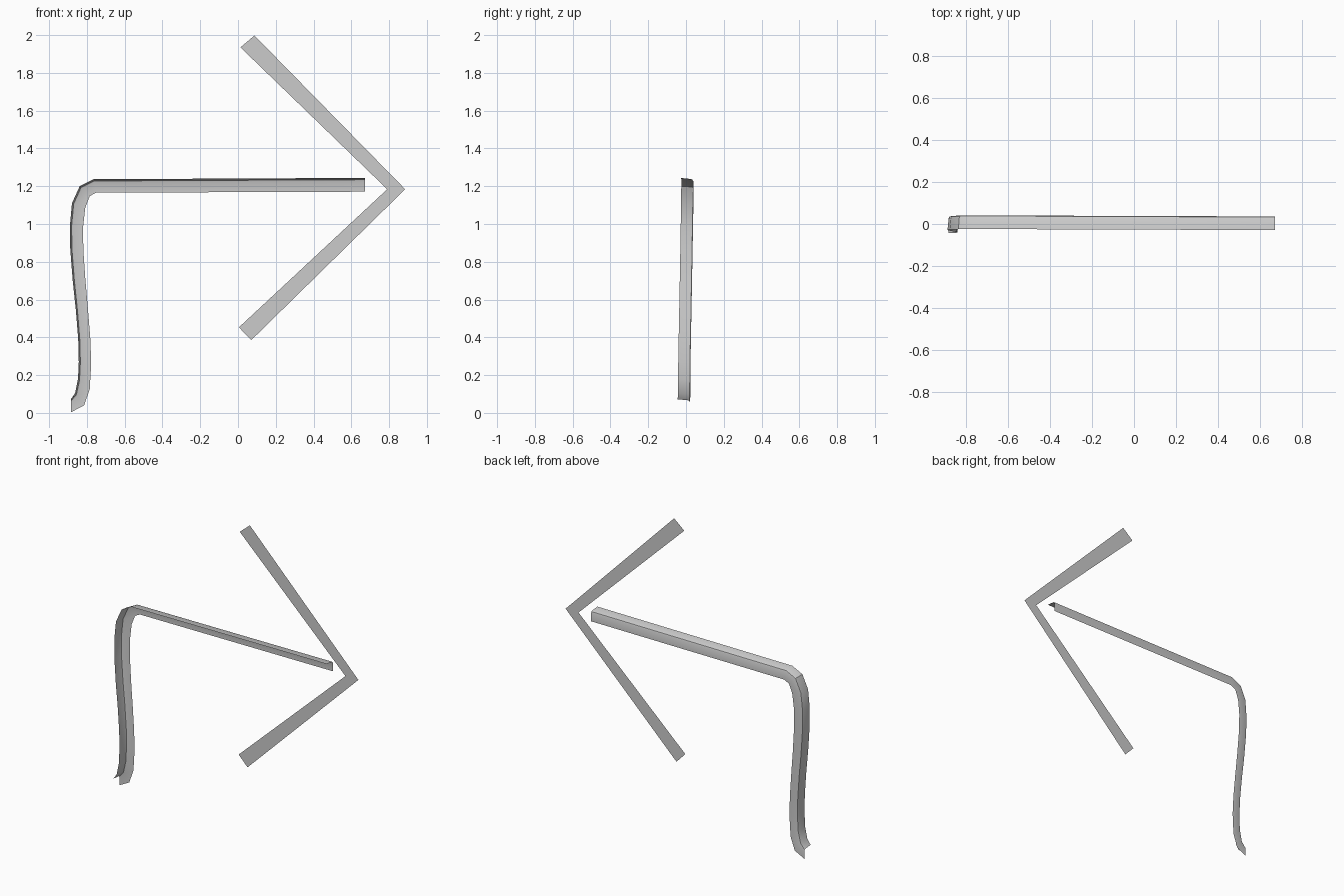
import bpy
from mathutils import Vector


def make_object(name, verts, faces):
    mesh = bpy.data.meshes.new(name)
    mesh.from_pydata(verts, [], faces)
    mesh.update()
    obj = bpy.data.objects.new(name, mesh)
    bpy.context.collection.objects.link(obj)
    return obj


# Arrow shaft stations: outer edge x, z, inner edge x, z, sideways drift in y
stations = [
    (-0.885, 0.072, -0.885, 0.003, -0.015),
    (-0.862, 0.105, -0.815, 0.040, -0.014),
    (-0.847, 0.180, -0.785, 0.125, -0.013),
    (-0.843, 0.270, -0.777, 0.265, -0.012),
    (-0.846, 0.390, -0.782, 0.395, -0.010),
    (-0.858, 0.540, -0.794, 0.545, -0.007),
    (-0.875, 0.700, -0.808, 0.705, -0.004),
    (-0.888, 0.865, -0.819, 0.865, -0.001),
    (-0.890, 0.990, -0.820, 0.985, 0.001),
    (-0.879, 1.110, -0.809, 1.085, 0.003),
    (-0.838, 1.200, -0.785, 1.148, 0.004),
    (-0.765, 1.237, -0.750, 1.166, 0.005),
    (0.672, 1.244, 0.672, 1.171, 0.0),
]

# Angle-section profile: y, fraction from outer edge to inner edge
profile = [(-0.029, 0.0), (0.026, 0.08), (0.033, 0.13), (0.036, 0.24), (0.036, 1.0)]

verts, faces = [], []
n = len(profile)
for ox, oz, ix, iz, drift in stations:
    outer, inner = Vector((ox, 0, oz)), Vector((ix, 0, iz))
    for y, t in profile:
        verts.append(outer.lerp(inner, t) + Vector((0, y + drift, 0)))
for i in range(len(stations) - 1):
    for j in range(n - 1):
        a = i * n + j
        faces.append((a, a + 1, a + n + 1, a + n))
shaft = make_object("arrow_shaft", verts, faces)
bpy.context.view_layer.objects.active = shaft
shaft.select_set(True)
bpy.ops.object.shade_smooth_by_angle(angle=0.6)

# Flat arrow head: upper end, tip and lower end, each as outer and inner corner
head = [(0.087, 1.998), (0.013, 1.935), (0.885, 1.184),
        (0.790, 1.184), (0.070, 0.385), (0.005, 0.453)]
make_object("arrow_head", [(x, 0, z) for x, z in head],
            [(0, 1, 3, 2), (2, 3, 5, 4)])
